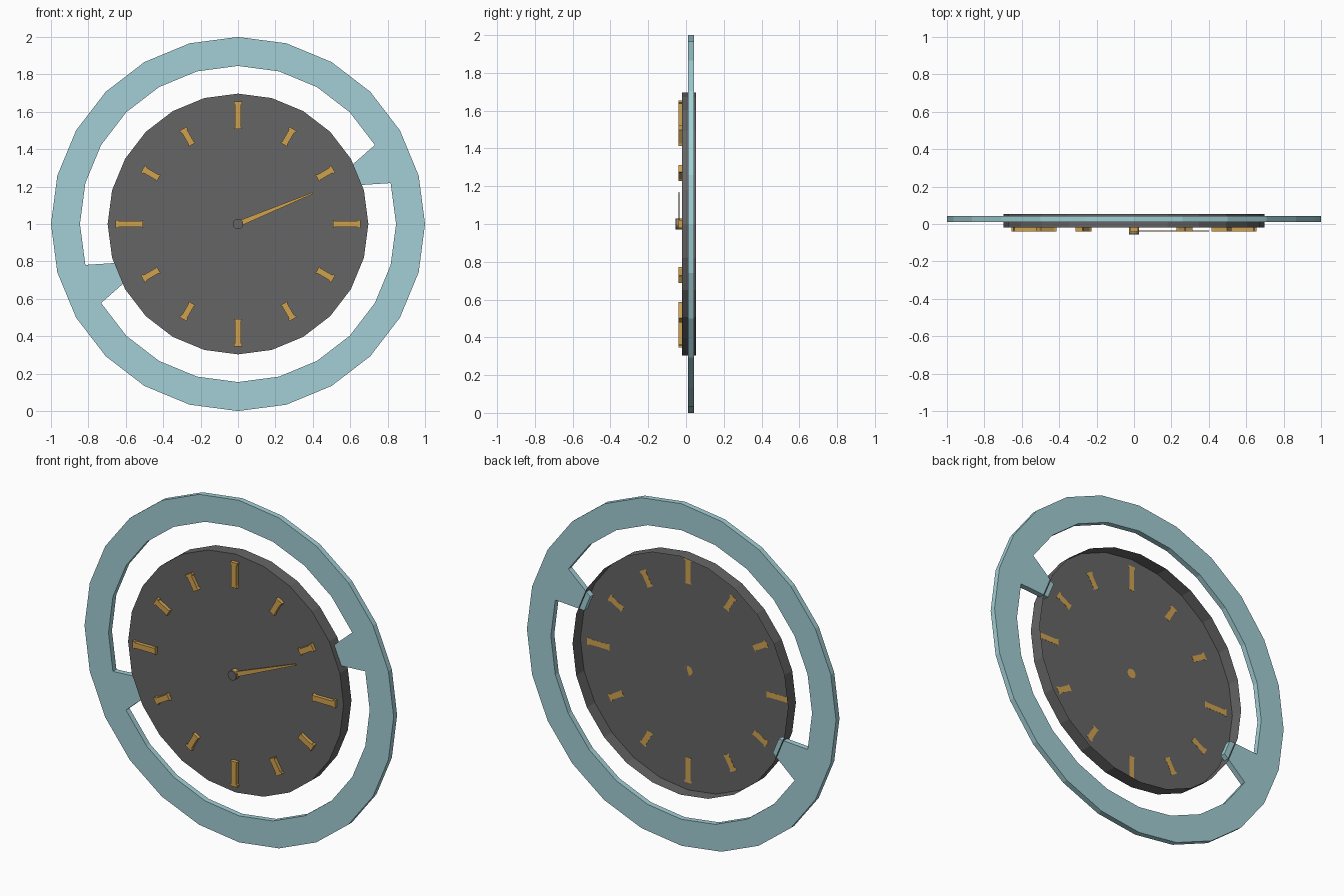
import bpy, bmesh, math
from mathutils import Vector, Matrix

if "Cube" in bpy.data.objects:
    bpy.data.objects.remove(bpy.data.objects["Cube"])

CENTRE = Vector((0, 0, 1))
SIDES = 24


def material(name, rgb):
    m = bpy.data.materials.new(name)
    m.diffuse_color = (*rgb, 1)
    m.use_nodes = True
    m.node_tree.nodes["Principled BSDF"].inputs["Base Color"].default_value = m.diffuse_color
    return m


teal = material("pale_teal", (0.36, 0.62, 0.66))
grey = material("dark_grey", (0.13, 0.13, 0.13))
gold = material("gold", (0.63, 0.36, 0.08))


def polar(r, a, y):
    return Vector((r * math.cos(a), y, r * math.sin(a)))


def finish(bm, name, mats, fix=True):
    if fix:
        bmesh.ops.recalc_face_normals(bm, faces=bm.faces)
    me = bpy.data.meshes.new(name)
    bm.to_mesh(me)
    bm.free()
    for m in mats:
        me.materials.append(m)
    ob = bpy.data.objects.new(name, me)
    ob.location = CENTRE
    bpy.context.collection.objects.link(ob)
    return ob


def prism(name, outline, y0, y1, mat, angle=0.0):
    """Extrude an (x, z) outline from y0 to y1, turned about the clock centre."""
    bm = bmesh.new()
    front = [bm.verts.new((x, y0, z)) for x, z in outline]
    back = [bm.verts.new((x, y1, z)) for x, z in outline]
    bm.faces.new(front)
    bm.faces.new(back[::-1])
    n = len(outline)
    for i in range(n):
        j = (i + 1) % n
        bm.faces.new((front[i], back[i], back[j], front[j]))
    bm.transform(Matrix.Rotation(-angle, 4, 'Y'))
    return finish(bm, name, [mat])


def circle(r, n):
    return [(r * math.cos(i * math.tau / n), r * math.sin(i * math.tau / n)) for i in range(n)]


# Outer ring: square section swept round, two inner faces pulled in as tabs
bm = bmesh.new()
section = [(1.0, 0.01), (1.0, 0.042), (0.845, 0.042), (0.845, 0.01)]
loops = [[bm.verts.new(polar(r, i * math.tau / SIDES, y)) for r, y in section]
         for i in range(SIDES)]
inner = []
for i in range(SIDES):
    a, b = loops[i], loops[(i + 1) % SIDES]
    for k in range(4):
        f = bm.faces.new((a[k], a[(k + 1) % 4], b[(k + 1) % 4], b[k]))
        if k == 2 and i in (1, 13):
            inner.append((f, (i + 0.5) * math.tau / SIDES))
for f, ang in inner:
    tip = bmesh.ops.extrude_discrete_faces(bm, faces=[f])["faces"][0]
    axis = polar(1, ang, 0)
    side = polar(1, ang + math.pi / 2, 0)
    for v in tip.verts:
        v.co = axis * 0.66 + side * (v.co.dot(side) * 0.45) + Vector((0, v.co.y, 0))
finish(bm, "outer_ring", [teal])

# Dial: shallow dish, closed at the front and open at the back
bm = bmesh.new()
front = [bm.verts.new((x, -0.02, z)) for x, z in circle(0.697, SIDES)]
back = [bm.verts.new((x, 0.053, z)) for x, z in circle(0.697, SIDES)]
bm.faces.new(front)
for i in range(SIDES):
    j = (i + 1) % SIDES
    bm.faces.new((front[j], front[i], back[i], back[j]))
finish(bm, "dial", [grey], fix=False)

# Hour markers: bars with flared ends, reaching just through the dial
for h in range(12):
    r0, r1 = (0.508, 0.655) if h % 3 == 0 else (0.49, 0.588)
    half = [(r0, 0.021), (r0 + 0.012, 0.016), (r1 - 0.016, 0.016),
            (r1 - 0.012, 0.022), (r1, 0.022)]
    outline = half + [(x, -z) for x, z in reversed(half)]
    prism(f"hour_marker_{h + 1}", outline, -0.041, -0.019, gold, h * math.pi / 6)

# Pointer hand: thin tapered blade
prism("hand", [(0, 0.015), (0.433, 0.004), (0.433, -0.004), (0, -0.015)],
      -0.041, -0.034, gold, math.atan2(0.165, 0.40))

# Hub: gold post with a dark cap
prism("hub_post", circle(0.028, 12), -0.046, -0.02, gold)
prism("hub_cap", circle(0.028, 12), -0.056, -0.046, grey)
